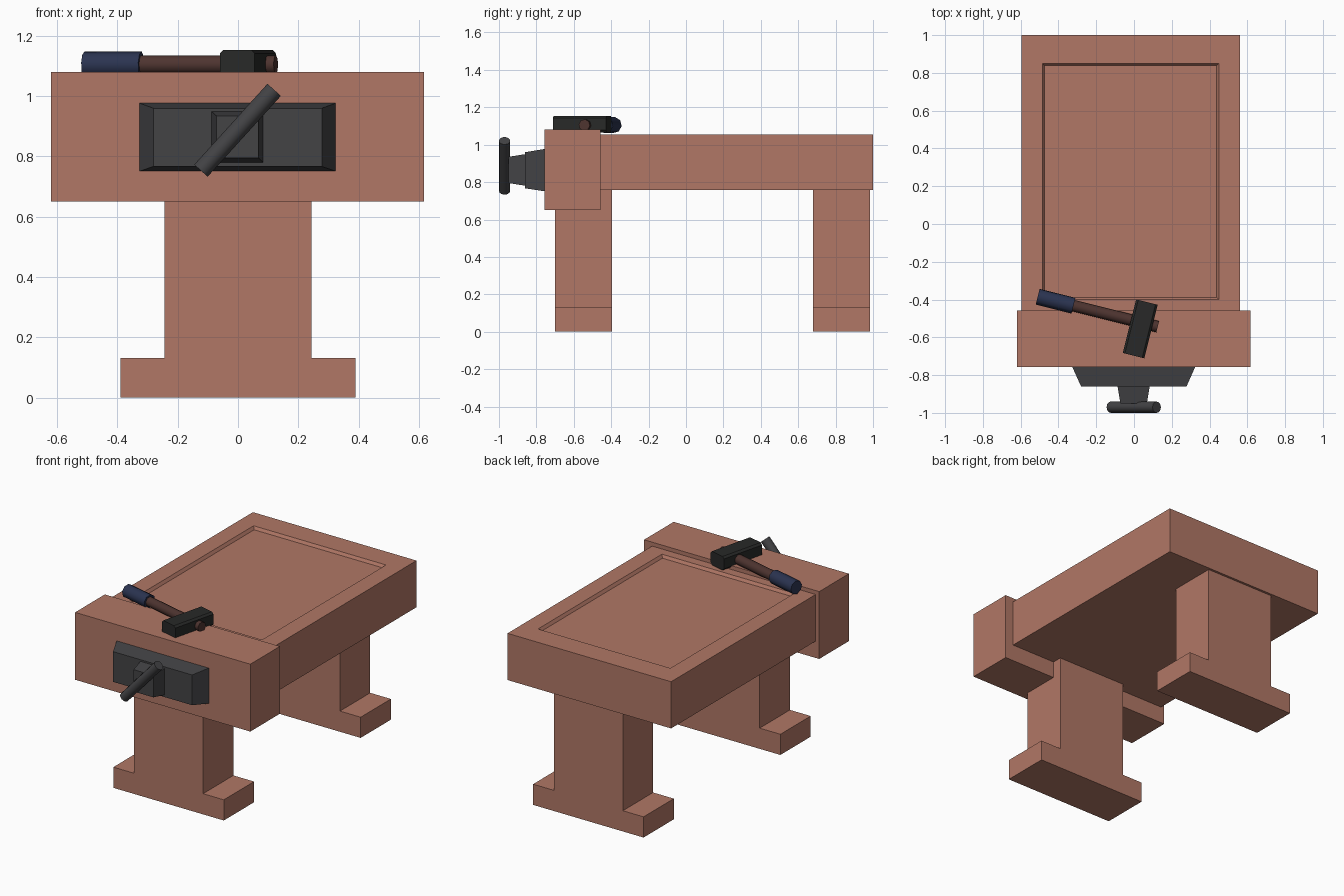
import bpy, bmesh, math
from mathutils import Vector, Matrix

if "Cube" in bpy.data.objects:
    bpy.data.objects.remove(bpy.data.objects["Cube"])


def material(name, rgb):
    m = bpy.data.materials.new(name)
    m.diffuse_color = (*rgb, 1)
    m.use_nodes = True
    m.node_tree.nodes["Principled BSDF"].inputs["Base Color"].default_value = m.diffuse_color
    return m


WOOD = material("reddish wood", (0.44, 0.185, 0.132))
IRON = material("dark grey iron", (0.056, 0.056, 0.06))
BLACK = material("black steel", (0.021, 0.022, 0.021))
BROWN = material("dark brown wood", (0.075, 0.034, 0.029))
BLUE = material("navy grip", (0.024, 0.034, 0.082))


def finish(name, bm, mat, smooth=False):
    bmesh.ops.recalc_face_normals(bm, faces=bm.faces)
    me = bpy.data.meshes.new(name)
    bm.to_mesh(me)
    bm.free()
    me.materials.append(mat)
    ob = bpy.data.objects.new(name, me)
    bpy.context.collection.objects.link(ob)
    if smooth:
        bpy.context.view_layer.objects.active = ob
        ob.select_set(True)
        bpy.ops.object.shade_smooth_by_angle(angle=math.radians(50))
        ob.select_set(False)
    return ob


def loft(name, loops, mat, smooth=False):
    """Skin a list of point loops and cap both ends."""
    bm = bmesh.new()
    rings = [[bm.verts.new(p) for p in loop] for loop in loops]
    n = len(rings[0])
    for a, b in zip(rings, rings[1:]):
        for i in range(n):
            j = (i + 1) % n
            bm.faces.new((a[i], a[j], b[j], b[i]))
    bm.faces.new(rings[0])
    bm.faces.new(rings[-1])
    return finish(name, bm, mat, smooth)


def rect_z(x0, x1, y0, y1, z):
    return [(x0, y0, z), (x1, y0, z), (x1, y1, z), (x0, y1, z)]


def rect_y(x0, x1, z0, z1, y):
    return [(x0, y, z0), (x1, y, z0), (x1, y, z1), (x0, y, z1)]


def rod(name, a, b, r, sides, mat, turn=0.0):
    """Straight cylinder between two points."""
    a, b = Vector(a), Vector(b)
    d = b - a
    q = Vector((0, 0, 1)).rotation_difference(d).to_matrix()
    ring = [q @ Vector((r * math.cos(t), r * math.sin(t), 0))
            for t in (turn + 2 * math.pi * i / sides for i in range(sides))]
    return loft(name, [[a + p for p in ring], [b + p for p in ring]], mat, True)


# Bench top with a shallow sunken panel
loft("bench_top", [
    rect_z(-0.595, 0.56, -0.55, 1.0, 0.757),
    rect_z(-0.595, 0.56, -0.55, 1.0, 1.055),
    rect_z(-0.485, 0.45, -0.40, 0.85, 1.055),
    rect_z(-0.473, 0.438, -0.388, 0.838, 1.037)], WOOD)

# Thick front jaw block
loft("front_jaw", [rect_z(-0.62, 0.617, -0.757, -0.458, z) for z in (0.65, 1.08)], WOOD)

# Legs: inverted T profile, extruded in y
for name, y0, y1 in (("front_leg", -0.70, -0.395), ("back_leg", 0.68, 0.985)):
    half = [(0.39, 0), (0.39, 0.132), (0.244, 0.132), (0.244, 0.765)]
    prof = half + [(-x, z) for x, z in reversed(half)]
    loft(name, [[(x, y, z) for x, z in prof] for y in (y0, y1)], WOOD)

# Vise plate, screw boss and handle
loft("vise_plate", [rect_y(-0.33, 0.327, 0.75, 0.978, -0.75),
                    rect_y(-0.28, 0.278, 0.767, 0.96, -0.86)], IRON)
loft("vise_boss", [rect_y(-0.088, 0.084, 0.78, 0.95, -0.855),
                   rect_y(-0.072, 0.068, 0.795, 0.935, -0.95)], IRON)
rod("vise_handle", (-0.123, -0.97, 0.753), (0.12, -0.97, 1.021), 0.03, 12, IRON)

# Hammer lying on the bench
axis = Vector((0.64, -0.16, 0)).normalized()
grip_end = Vector((-0.51, -0.385, 1.105))
rod("hammer_grip", grip_end, grip_end + axis * 0.195, 0.043, 8, BLUE, math.pi / 8)
rod("hammer_handle", grip_end + axis * 0.18, grip_end + axis * 0.655, 0.031, 8, BROWN, math.pi / 8)

# Hammer head: chamfered section extruded across the handle
side = Vector((axis.y, -axis.x, 0))
centre = Vector((0.033, -0.555, 1.11))
w, h, c = 0.059, 0.044, 0.012
section = [(w, -h + c), (w, h - c), (w - c, h), (-w + c, h),
           (-w, h - c), (-w, -h + c), (-w + c, -h), (w - c, -h)]
loft("hammer_head", [[centre + axis * u + Vector((0, 0, v)) + side * s for u, v in section]
                     for s in (-0.146, 0.146)], BLACK)
